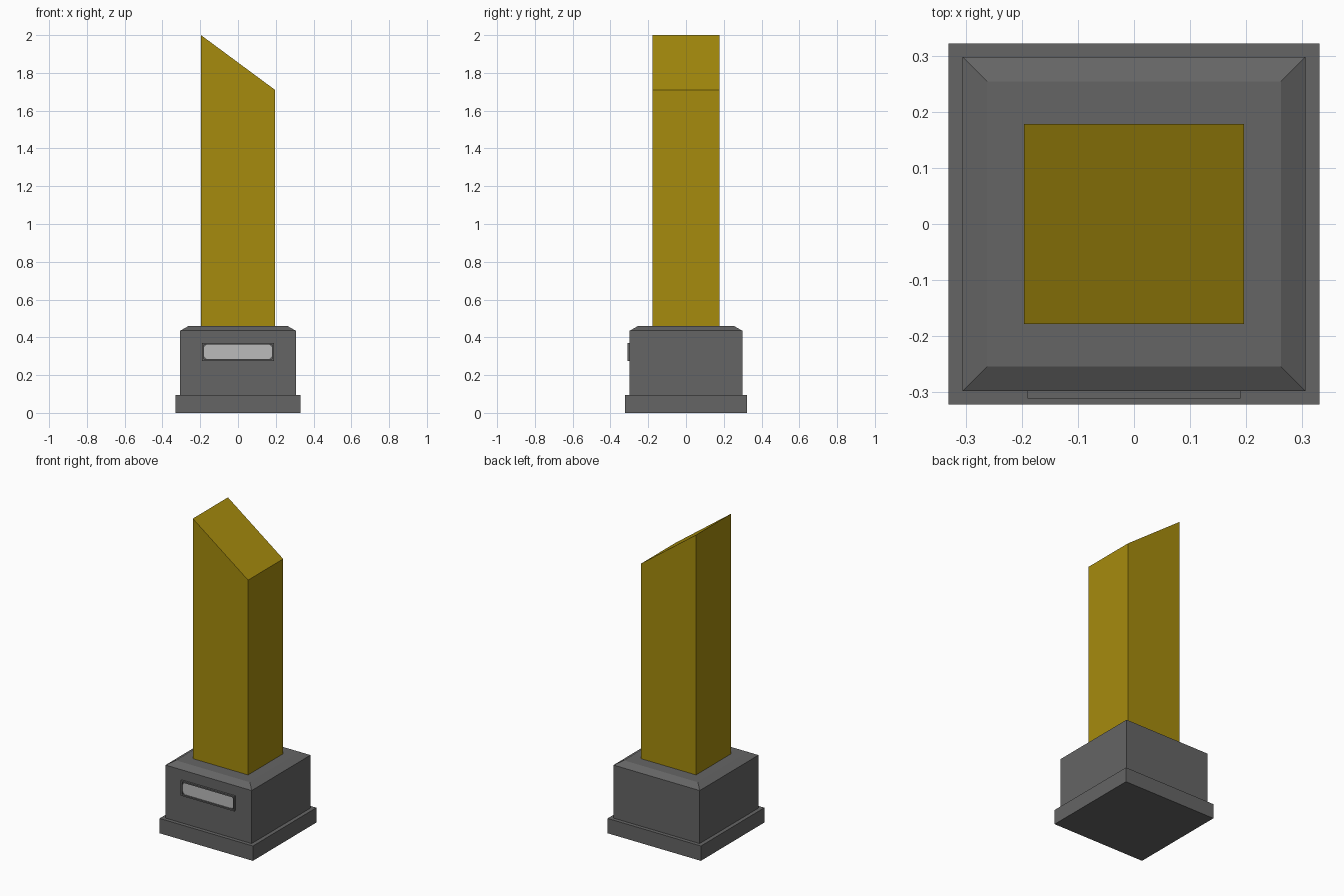
import bpy, bmesh

if "Cube" in bpy.data.objects:
    bpy.data.objects.remove(bpy.data.objects["Cube"])


def material(name, rgb):
    m = bpy.data.materials.new(name)
    m.diffuse_color = (*rgb, 1)
    m.use_nodes = True
    m.node_tree.nodes["Principled BSDF"].inputs["Base Color"].default_value = m.diffuse_color
    return m


gold = material("gold", (0.38, 0.26, 0.004))
grey = material("dark grey", (0.130, 0.130, 0.130))
silver = material("silver", (0.50, 0.50, 0.50))


def loft(name, rings, mat, closed=False):
    """Skin equal-length rings of points; cap the ends or join last to first."""
    bm = bmesh.new()
    vs = [[bm.verts.new(p) for p in ring] for ring in rings]
    n = len(vs[0])
    pairs = list(zip(vs, vs[1:])) + ([(vs[-1], vs[0])] if closed else [])
    for a, b in pairs:
        for i in range(n):
            j = (i + 1) % n
            bm.faces.new((a[i], a[j], b[j], b[i]))
    if not closed:
        bm.faces.new(vs[0])
        bm.faces.new(vs[-1])
    bmesh.ops.recalc_face_normals(bm, faces=bm.faces)
    me = bpy.data.meshes.new(name)
    bm.to_mesh(me)
    bm.free()
    me.materials.append(mat)
    ob = bpy.data.objects.new(name, me)
    bpy.context.collection.objects.link(ob)
    return ob


def flat(x, y, z):
    return [(-x, -y, z), (x, -y, z), (x, y, z), (-x, y, z)]


def upright(x, hz, y, cut=0.0, zc=0.323):
    """Rectangle facing the front, optionally with clipped corners."""
    if not cut:
        return [(-x, y, zc - hz), (x, y, zc - hz), (x, y, zc + hz), (-x, y, zc + hz)]
    c, d = cut, cut
    pts = [(-x + c, -hz), (x - c, -hz), (x, -hz + d), (x, hz - d),
           (x - c, hz), (-x + c, hz), (-x, hz - d), (-x, -hz + d)]
    return [(px, y, zc + pz) for px, pz in pts]


# Stepped base
loft("foot", [flat(0.331, 0.322, 0), flat(0.331, 0.322, 0.095)], grey)
loft("pedestal", [flat(0.306, 0.298, 0.095), flat(0.306, 0.298, 0.435),
                  flat(0.262, 0.254, 0.46)], grey)

# Column with a slanted top
bottom = flat(0.196, 0.178, 0.46)
top = [(x, y, 2.0 if x < 0 else 1.71) for x, y, z in bottom]
loft("slanted_column", [bottom, top], gold)

# Name plate: raised frame with a recessed plate
loft("plate_frame", [upright(0.190, 0.048, -0.297), upright(0.190, 0.048, -0.311),
                     upright(0.181, 0.039, -0.311), upright(0.181, 0.039, -0.297)],
     grey, closed=True)
loft("plate", [upright(0.181, 0.039, -0.297, 0.016), upright(0.181, 0.039, -0.302, 0.016)],
     silver)
